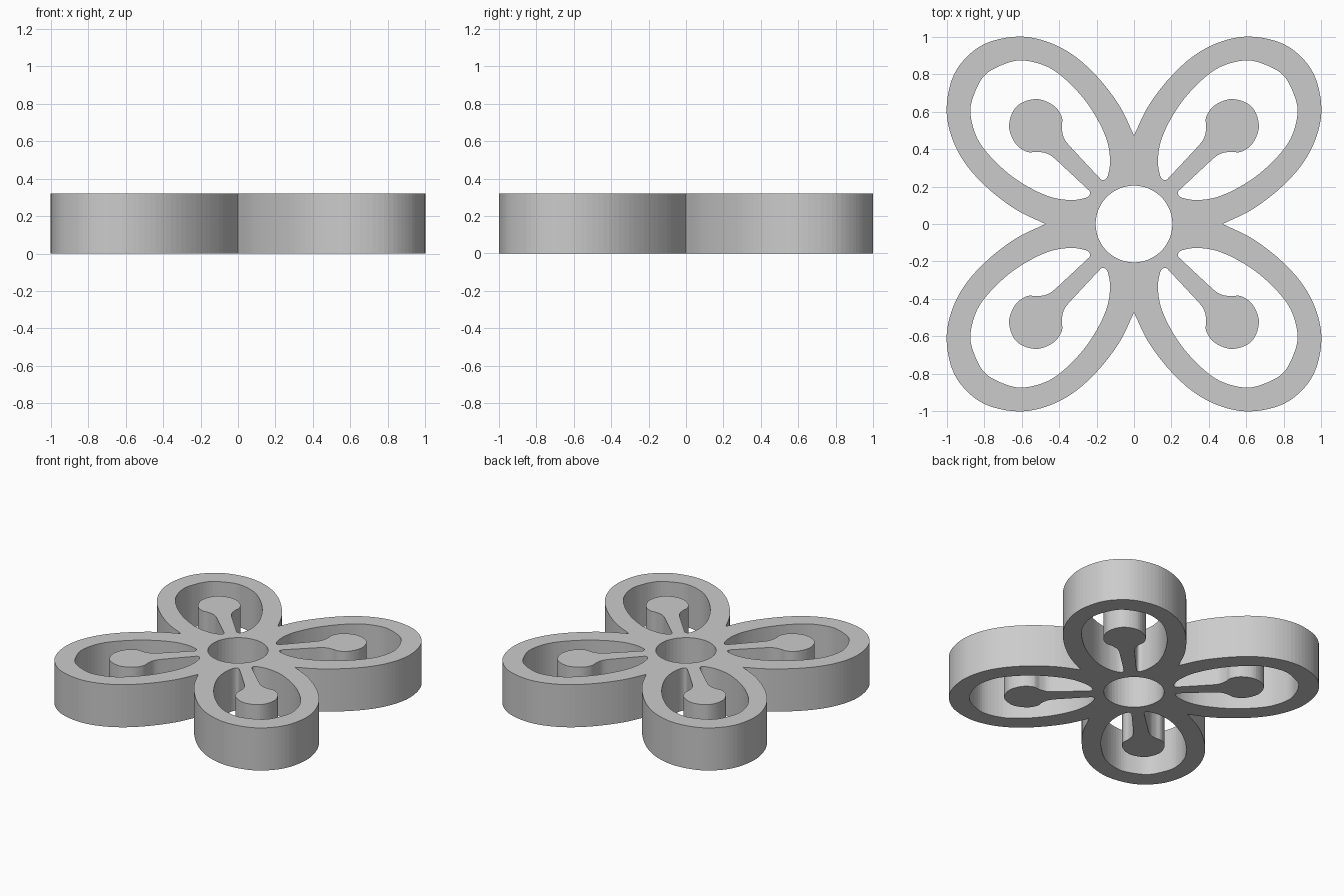
import bpy, bmesh, math
from mathutils import Vector

if "Cube" in bpy.data.objects:
    bpy.data.objects.remove(bpy.data.objects["Cube"])

HEIGHT = 0.32


def smooth_path(pts, closed, steps=5):
    """Catmull-Rom sampling through the given points."""
    p = [Vector(q) for q in pts]
    n = len(p)
    out = []
    for i in range(n if closed else n - 1):
        if closed:
            a, b, c, d = (p[(i + k) % n] for k in (-1, 0, 1, 2))
        else:
            b, c = p[i], p[i + 1]
            a = p[i - 1] if i else 2 * b - c
            d = p[i + 2] if i + 2 < n else 2 * c - b
        for s in range(steps):
            t = s / steps
            out.append(0.5 * (2 * b + (c - a) * t + (2 * a - 5 * b + 4 * c - d) * t ** 2
                              + (3 * b - a - 3 * c + d) * t ** 3))
    return out


def turn(pts, k):
    for _ in range(k):
        pts = [Vector((-q[1], q[0])) for q in pts]
    return pts


def swap(pts):
    return [(y, x) for x, y in pts]


# Half of a petal outline, notch to diagonal tip
outer_half = [(0, .473), (.08, .635), (.2, .79), (.33, .905), (.47, .975),
              (.62, 1.0), (.78, .968)]
outer = outer_half + [(.892, .892)] + swap(outer_half[::-1])
outer = smooth_path(outer, False)[::-1] 

# Half of the petal opening: stamen head, filament, root, inner petal wall
inner_half = [(.525, .667), (.43, .633), (.385, .57), (.385, .51), (.368, .448),
              (.30, .37), (.235, .30), (.188, .25), (.172, .236), (.15, .24),
              (.135, .275), (.128, .34), (.14, .43), (.18, .53), (.25, .645),
              (.35, .757), (.46, .838), (.595, .873), (.70, .85)]
inner = [(.627, .627)] + inner_half + [(.795, .795)] + swap(inner_half[::-1])
inner = smooth_path(inner, True)

# Collect loops: flower silhouette, four openings, hub hole
silhouette = []
for k in range(4):
    petal = turn(outer, k)
    silhouette += [turn([(.473, 0)], k)[0]] + petal[:-1]
loops = [silhouette] + [turn(inner, k) for k in range(4)]
loops.append([Vector((.205 * math.cos(a), .205 * math.sin(a)))
              for a in (2 * math.pi * i / 48 for i in range(48))])

# Filled flat curve, extruded to full height
curve = bpy.data.curves.new("flower_profile", 'CURVE')
curve.dimensions = '2D'
curve.fill_mode = 'BOTH'
curve.extrude = HEIGHT / 2
for loop in loops:
    s = curve.splines.new('POLY')
    s.points.add(len(loop) - 1)
    for pt, q in zip(s.points, loop):
        pt.co = (q[0], q[1], 0, 1)
    s.use_cyclic_u = True
helper = bpy.data.objects.new("flower_profile", curve)
bpy.context.collection.objects.link(helper)
bpy.context.view_layer.update()
mesh = bpy.data.meshes.new_from_object(
    helper.evaluated_get(bpy.context.evaluated_depsgraph_get()))
bpy.data.objects.remove(helper)

# Weld caps to walls and stand the part on the floor
bm = bmesh.new()
bm.from_mesh(mesh)
bmesh.ops.remove_doubles(bm, verts=bm.verts, dist=0.0005)
bmesh.ops.translate(bm, verts=bm.verts, vec=(0, 0, HEIGHT / 2))
bmesh.ops.recalc_face_normals(bm, faces=bm.faces)
for f in bm.faces:
    f.smooth = False
bm.to_mesh(mesh)
bm.free()
flower = bpy.data.objects.new("flower_body", mesh)
bpy.context.collection.objects.link(flower)
